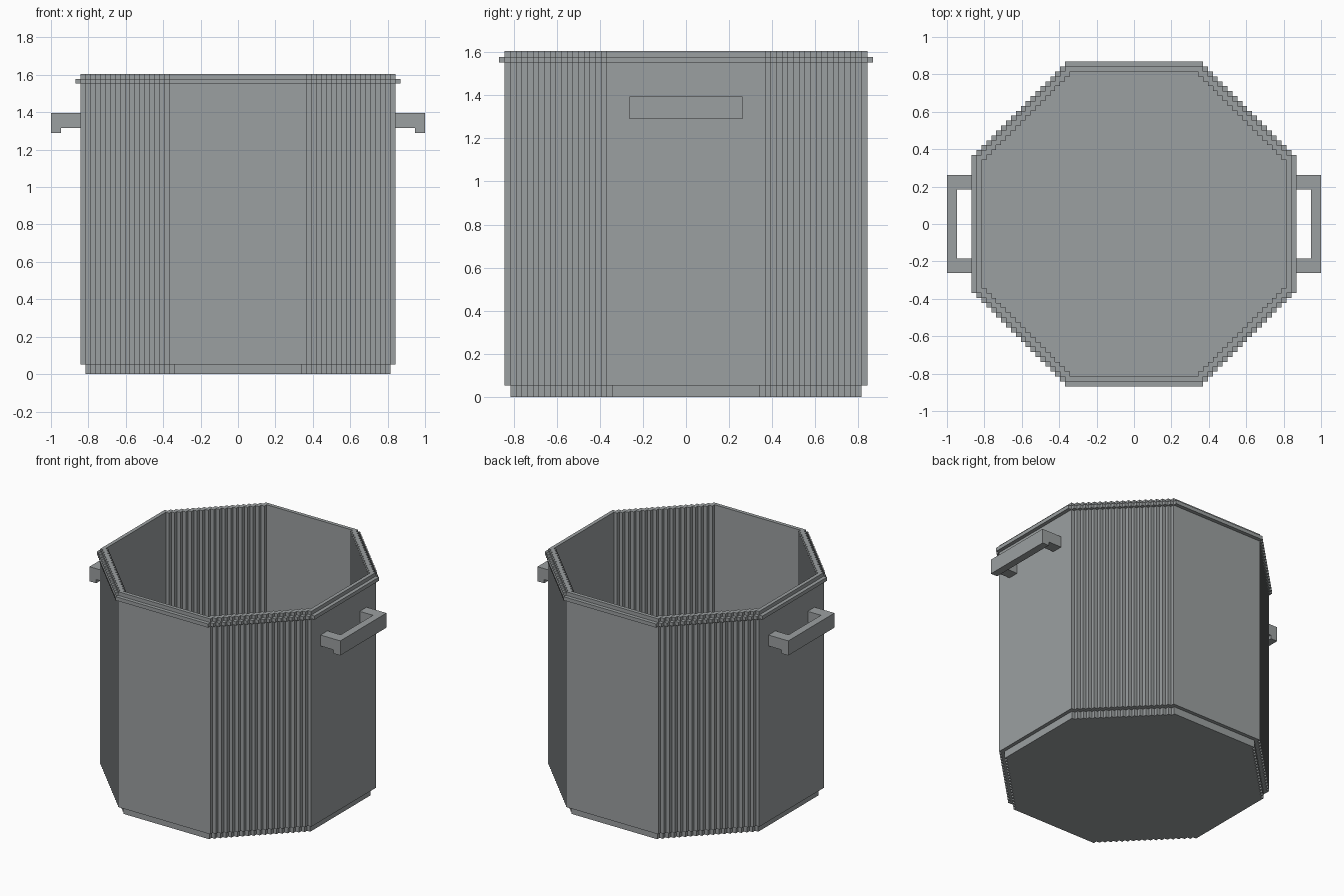
import bpy
import bmesh

cube = bpy.data.objects.get("Cube")
if cube:
    bpy.data.objects.remove(cube, do_unlink=True)

U = 1 / 38  # one block of the stepped design

steel = bpy.data.materials.new("brushed grey steel")
steel.use_nodes = True
GREY = (0.33, 0.35, 0.355, 1)
steel.diffuse_color = GREY
steel.node_tree.nodes["Principled BSDF"].inputs["Base Color"].default_value = GREY


def finish(name, bm):
    bmesh.ops.recalc_face_normals(bm, faces=bm.faces)
    mesh = bpy.data.meshes.new(name)
    bm.to_mesh(mesh)
    bm.free()
    mesh.materials.append(steel)
    obj = bpy.data.objects.new(name, mesh)
    bpy.context.collection.objects.link(obj)
    return obj


def stepped_octagon(radius, flat):
    """Octagon outline whose diagonal sides are one-block stairs."""
    quarter = []
    for i in range(radius - flat):
        quarter += [(radius - i, flat + i), (radius - i - 1, flat + i)]
    quarter.append((flat, radius))
    outline = []
    for _ in range(4):
        outline += quarter
        quarter = [(-y, x) for x, y in quarter]
    return outline


def ring(bm, outline, z):
    return [bm.verts.new((x * U, y * U, z * U)) for x, y in outline]


def bridge(bm, a, b):
    for i in range(len(a)):
        j = (i + 1) % len(a)
        bm.faces.new((a[i], a[j], b[j], b[i]))


def slab(name, radius, flat, z0, z1):
    bm = bmesh.new()
    outline = stepped_octagon(radius, flat)
    low, high = ring(bm, outline, z0), ring(bm, outline, z1)
    bridge(bm, low, high)
    bm.faces.new(low)
    bm.faces.new(high)
    return finish(name, bm)


def tube(name, radius, flat, z0, z1):
    """One-block-thick stepped wall, open at the top and bottom."""
    bm = bmesh.new()
    outer = stepped_octagon(radius, flat)
    inner = stepped_octagon(radius - 1, flat - 1)
    loops = [ring(bm, outer, z0), ring(bm, outer, z1),
             ring(bm, inner, z1), ring(bm, inner, z0)]
    for k in range(4):
        bridge(bm, loops[k], loops[(k + 1) % 4])
    return finish(name, bm)


# Pot body
slab("pot_base", 31, 13, 0, 3)
tube("pot_wall", 32, 14, 2, 61)
tube("rim_band", 33, 14, 59, 60)


# Handles: U-shaped outline extruded down, with a lip under the grip
def handle(name, side):
    bm = bmesh.new()
    plan = [(32, -10), (38, -10), (38, 10), (32, 10),
            (32, 7), (36, 7), (36, -7), (32, -7)]
    plan = [(x * side, y) for x, y in plan]
    low, high = ring(bm, plan, 50), ring(bm, plan, 53)
    bridge(bm, low, high)
    bm.faces.new(low)
    bm.faces.new(high)
    lip = [(36 * side, -10), (38 * side, -10), (38 * side, 10), (36 * side, 10)]
    low, high = ring(bm, lip, 49), ring(bm, lip, 50)
    bridge(bm, low, high)
    bm.faces.new(low)
    bm.faces.new(high)
    return finish(name, bm)


handle("left_handle", 1)
handle("right_handle", -1)
